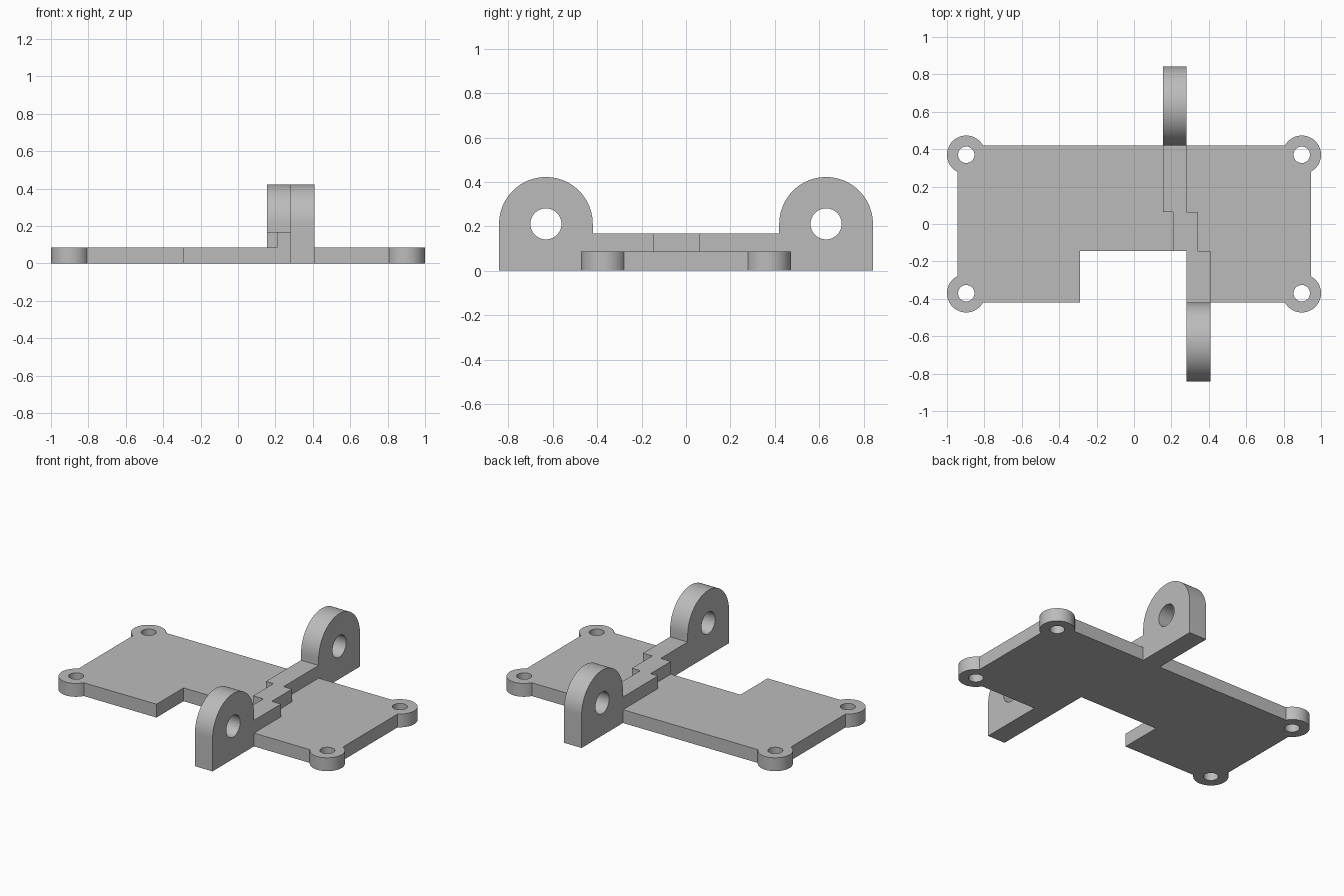
import bpy, bmesh
from math import cos, sin, atan2, sqrt, pi, radians
from mathutils import Matrix

cube = bpy.data.objects.get("Cube")
if cube:
    bpy.data.objects.remove(cube)

# Single plain grey material
GREY = (0.5, 0.5, 0.5, 1)
grey = bpy.data.materials.new("plain grey")
grey.use_nodes = True
grey.diffuse_color = GREY
grey.node_tree.nodes["Principled BSDF"].inputs["Base Color"].default_value = GREY


def arc(cx, cy, r, start, end, n):
    steps = [start + (end - start) * i / n for i in range(n + 1)]
    return [(cx + r * cos(a), cy + r * sin(a)) for a in steps]


def circle(cx, cy, r, n=40):
    return arc(cx, cy, r, 0, 2 * pi, n)[:-1]


def solid(name, outlines, low, high, frame=Matrix()):
    """Extrude a flat outline, with any holes, from low to high."""
    curve = bpy.data.curves.new(name, 'CURVE')
    curve.dimensions = '2D'
    curve.fill_mode = 'BOTH'
    curve.extrude = (high - low) / 2
    for points in outlines:
        spline = curve.splines.new('POLY')
        spline.points.add(len(points) - 1)
        for p, (x, y) in zip(spline.points, points):
            p.co = (x, y, 0, 1)
        spline.use_cyclic_u = True
    temp = bpy.data.objects.new(name + "_outline", curve)
    bpy.context.collection.objects.link(temp)
    deps = bpy.context.evaluated_depsgraph_get()
    mesh = bpy.data.meshes.new_from_object(temp.evaluated_get(deps))
    bpy.data.objects.remove(temp)
    bpy.data.curves.remove(curve)

    # Weld the caps to the walls and place the part
    bm = bmesh.new()
    bm.from_mesh(mesh)
    bmesh.ops.remove_doubles(bm, verts=bm.verts, dist=0.0002)
    bm.transform(frame @ Matrix.Translation((0, 0, (low + high) / 2)))
    bmesh.ops.recalc_face_normals(bm, faces=bm.faces)
    bm.to_mesh(mesh)
    bm.free()
    mesh.name = name
    mesh.materials.clear()
    mesh.materials.append(grey)
    mesh.shade_smooth()
    mesh.set_sharp_from_angle(angle=radians(30))
    obj = bpy.data.objects.new(name, mesh)
    bpy.context.collection.objects.link(obj)
    return obj


# Main dimensions
HALF_X, HALF_Y, PLATE_TOP = 0.945, 0.42, 0.086
BOSS_X, BOSS_Y, BOSS_R, BOLT_R = 0.897, 0.37, 0.103, 0.044
NOTCH_LEFT, NOTCH_RIGHT, NOTCH_Y = -0.288, 0.282, -0.144
RIDGE_TOP, STEP_Y = 0.168, 0.063
LUG_Y, LUG_R, LUG_HOLE, LUG_WIDTH = 0.631, 0.211, 0.07, 0.126

# Base plate: rounded bosses at the corners, each with a bolt hole
dx, dy = HALF_X - BOSS_X, HALF_Y - BOSS_Y
start = atan2(-sqrt(BOSS_R ** 2 - dx ** 2), dx)
end = atan2(dy, -sqrt(BOSS_R ** 2 - dy ** 2))
corner = arc(BOSS_X, BOSS_Y, BOSS_R, start, end, 28)
outline, holes = [], []
for sx, sy in ((1, 1), (-1, 1), (-1, -1), (1, -1)):
    points = [(sx * x, sy * y) for x, y in corner]
    outline += points if sx * sy > 0 else points[::-1]
    holes.append(circle(sx * BOSS_X, sy * BOSS_Y, BOLT_R))
    if (sx, sy) == (-1, -1):
        # Rectangular notch in the front edge
        outline += [(NOTCH_LEFT, -HALF_Y), (NOTCH_LEFT, NOTCH_Y),
                    (NOTCH_RIGHT, NOTCH_Y), (NOTCH_RIGHT, -HALF_Y)]
solid("base_plate", [outline] + holes, 0, PLATE_TOP)

# Stepped ridge joining the two lugs
BACK_X, MID_X, FRONT_X = 0.156, 0.209, 0.282
left_side = [(BACK_X, HALF_Y), (BACK_X, STEP_Y), (MID_X, STEP_Y),
             (MID_X, NOTCH_Y), (FRONT_X, NOTCH_Y), (FRONT_X, -HALF_Y)]
right_side = [(FRONT_X + LUG_WIDTH, -HALF_Y), (FRONT_X + LUG_WIDTH, NOTCH_Y),
              (0.342, NOTCH_Y), (0.342, STEP_Y),
              (BACK_X + LUG_WIDTH, STEP_Y), (BACK_X + LUG_WIDTH, HALF_Y)]
solid("stepped_ridge", [left_side + right_side], PLATE_TOP, RIDGE_TOP)

# Upright lugs with round tops, drawn in the side plane
side_plane = Matrix(((0, 0, 1, 0), (1, 0, 0, 0), (0, 1, 0, 0), (0, 0, 0, 1)))
for name, y, x in (("front_lug", -LUG_Y, FRONT_X), ("back_lug", LUG_Y, BACK_X)):
    profile = arc(y, LUG_R, LUG_R, 0, pi, 40) + [(y - LUG_R, 0), (y + LUG_R, 0)]
    solid(name, [profile, circle(y, LUG_R, LUG_HOLE)], x, x + LUG_WIDTH, side_plane)
